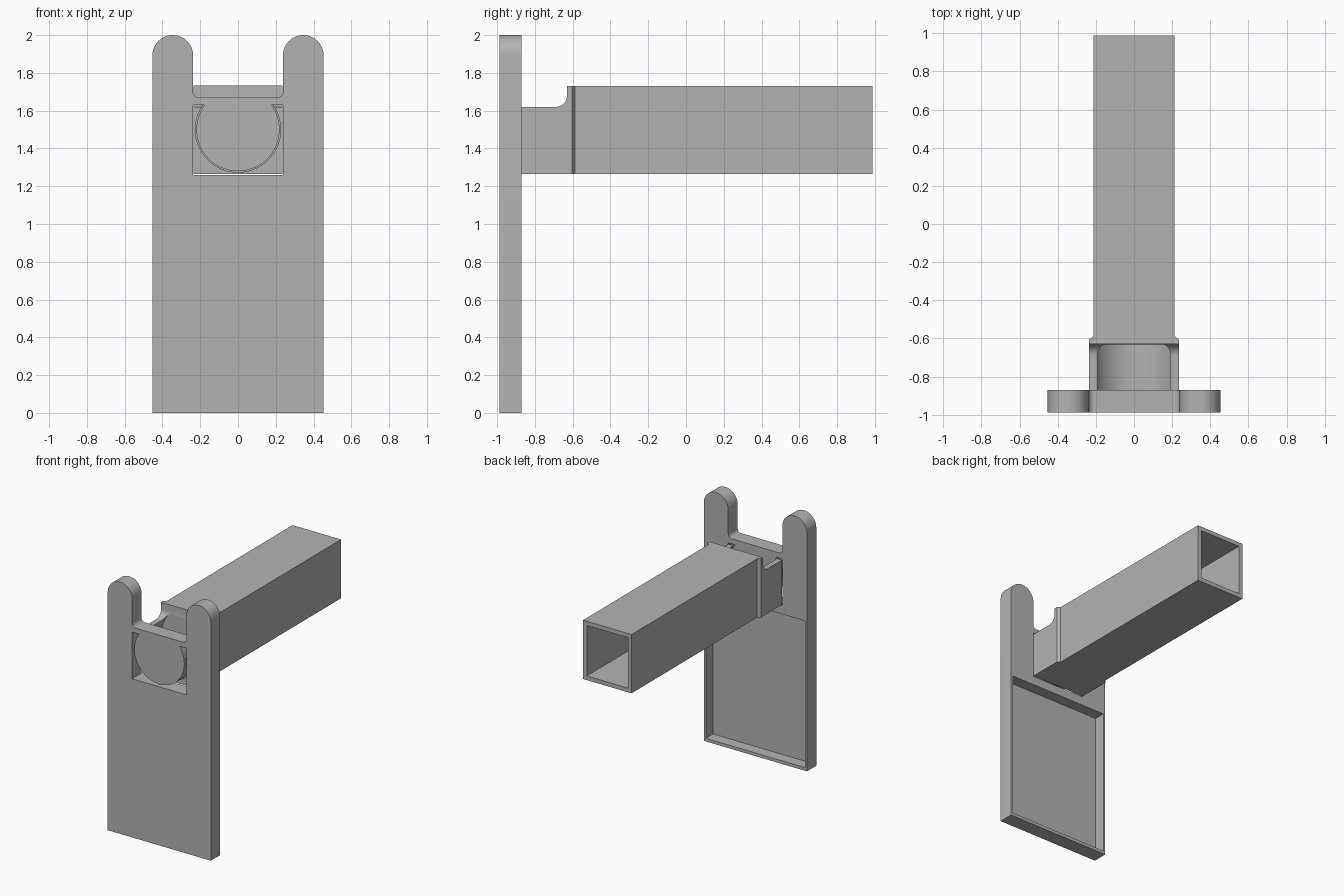
import bpy, bmesh
from math import sin, cos, pi, radians, asin, degrees

if "Cube" in bpy.data.objects:
    bpy.data.objects.remove(bpy.data.objects["Cube"], do_unlink=True)

grey = bpy.data.materials.new("plain_grey")
grey.use_nodes = True
grey.diffuse_color = (0.45, 0.45, 0.45, 1)
grey.node_tree.nodes["Principled BSDF"].inputs["Base Color"].default_value = (0.45, 0.45, 0.45, 1)


def arc(cx, cy, r, a0, a1, n=16):
    """Points along an arc, angles in degrees."""
    steps = [radians(a0 + (a1 - a0) * i / n) for i in range(n + 1)]
    return [(cx + r * cos(a), cy + r * sin(a)) for a in steps]


def rect(u0, v0, u1, v1):
    return [(u0, v0), (u1, v0), (u1, v1), (u0, v1)]


def prism(name, points, low, high, axis):
    """Extrude a flat outline along the x, y or z axis."""
    place = {"x": lambda u, v, d: (d, u, v),
             "y": lambda u, v, d: (u, d, v),
             "z": lambda u, v, d: (u, v, d)}[axis]
    bm = bmesh.new()
    face = bm.faces.new([bm.verts.new(place(u, v, low)) for u, v in points])
    made = bmesh.ops.extrude_face_region(bm, geom=[face])["geom"]
    move = place(0, 0, high - low)
    bmesh.ops.translate(bm, vec=move, verts=[g for g in made if isinstance(g, bmesh.types.BMVert)])
    bmesh.ops.recalc_face_normals(bm, faces=bm.faces)
    mesh = bpy.data.meshes.new(name)
    bm.to_mesh(mesh)
    bm.free()
    mesh.materials.append(grey)
    obj = bpy.data.objects.new(name, mesh)
    bpy.context.collection.objects.link(obj)
    return obj


def select(obj):
    bpy.ops.object.select_all(action="DESELECT")
    obj.select_set(True)
    bpy.context.view_layer.objects.active = obj


def cut(obj, cutter):
    mod = obj.modifiers.new("cut", "BOOLEAN")
    mod.operation = "DIFFERENCE"
    mod.solver = "EXACT"
    mod.object = cutter
    select(obj)
    bpy.ops.object.modifier_apply(modifier=mod.name)
    bpy.data.objects.remove(cutter, do_unlink=True)


FRONT, PLATE_BACK, ARM_END = -0.988, -0.87, 0.988
HALF, SLOT = 0.453, 0.238
BASE, TOP = 1.265, 1.732

# Plate outline: two round-topped prongs with a filleted slot between them
prong_r = (HALF - SLOT) / 2
prong_x = (HALF + SLOT) / 2
right_half = (arc(SLOT - 0.03, 1.70, 0.03, -90, 0, 6)
              + arc(prong_x, 2 - prong_r, prong_r, 180, 0, 24)
              + [(HALF, 0)])
left_half = [(-x, z) for x, z in reversed(right_half)]
plate = prism("back_plate", right_half + left_half, FRONT, PLATE_BACK, "y")

# Window for the arm and shallow pocket in the rear
cut(plate, prism("window_cutter", rect(-SLOT, 1.26, SLOT, 1.63), -1.1, -0.8, "y"))
cut(plate, prism("pocket_cutter", rect(-HALF + 0.018, 0.025, HALF - 0.018, 1.19),
                 PLATE_BACK - 0.09, -0.8, "y"))

# Round tongue hanging from the bar above the window
tongue_a = degrees(asin(0.13 / 0.22))
tongue = prism("round_tongue", arc(0, 1.5, 0.22, 180 - tongue_a, 360 + tongue_a, 56),
               FRONT, PLATE_BACK, "y")

# Arm with a wider collar at its front end
half_arm = [(0.235, PLATE_BACK), (0.235, -0.605), (0.213, -0.588), (0.213, ARM_END)]
arm = prism("square_arm", half_arm + [(-x, y) for x, y in reversed(half_arm)], BASE, TOP, "z")

# Filleted notch over the collar, round socket and hollow rear
notch = ([(-1, 1.62)] + arc(-0.69, 1.68, 0.06, -90, 0, 10) + [(-0.63, 1.9), (-1, 1.9)])
cut(arm, prism("notch_cutter", notch, -0.5, 0.5, "x"))
cut(arm, prism("socket_cutter", arc(0, 1.5, 0.226, 0, 354.375, 63), -1, -0.632, "y"))
cut(arm, prism("hollow_cutter", rect(-0.18, BASE + 0.033, 0.18, TOP - 0.033), -0.57, 1.2, "y"))

for part in (plate, tongue, arm):
    select(part)
    bpy.ops.object.shade_smooth_by_angle(angle=radians(30))
